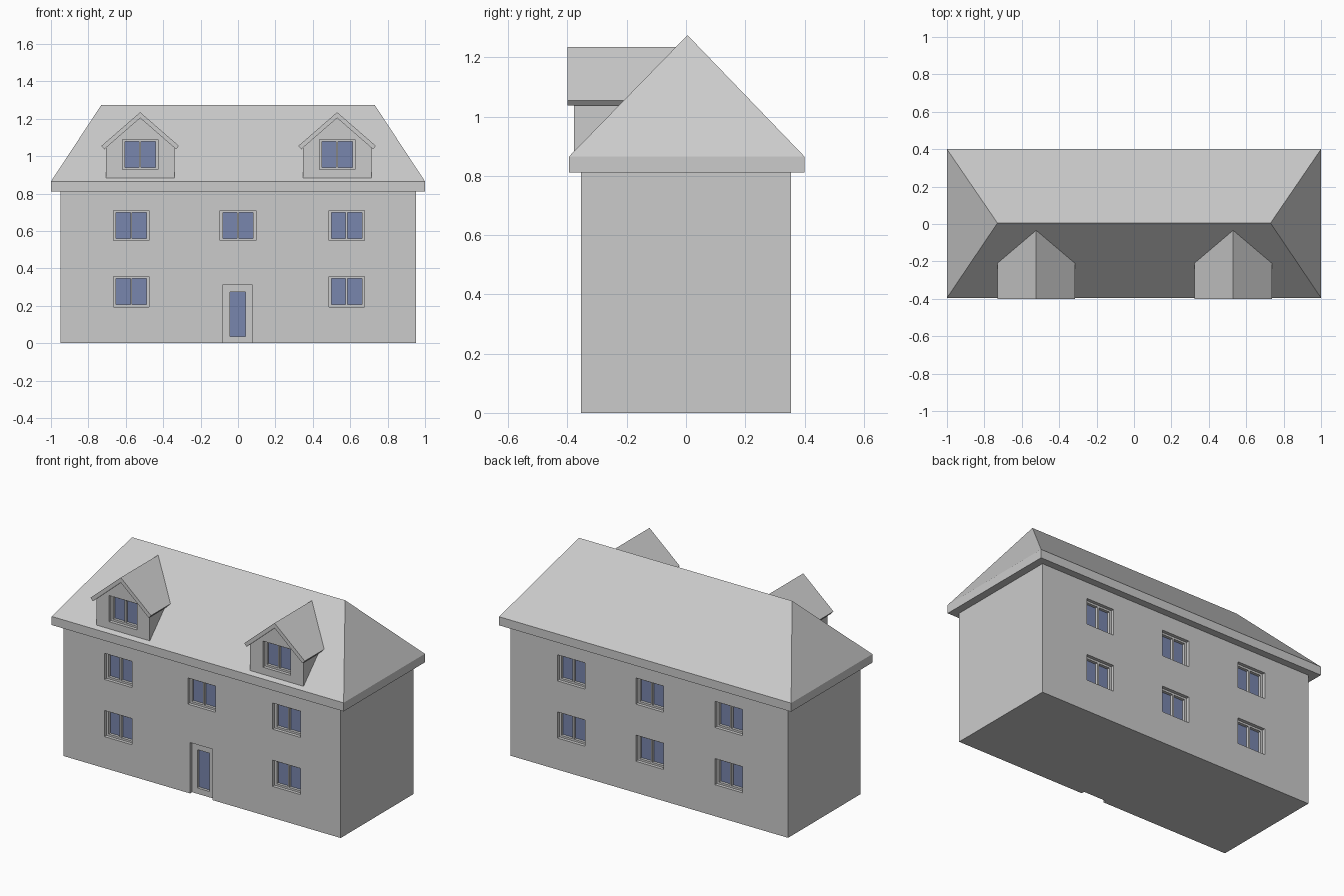
import bpy
import bmesh
from mathutils import Vector

if "Cube" in bpy.data.objects:
    bpy.data.objects.remove(bpy.data.objects["Cube"])


def material(name, rgb):
    mat = bpy.data.materials.new(name)
    mat.use_nodes = True
    mat.diffuse_color = (*rgb, 1)
    mat.node_tree.nodes["Principled BSDF"].inputs["Base Color"].default_value = (*rgb, 1)
    return mat


STONE = material("pale grey", (0.6, 0.6, 0.6))
GLASS = material("blue glass", (0.19, 0.24, 0.42))


def finish(bm, name, mat):
    bmesh.ops.recalc_face_normals(bm, faces=bm.faces)
    mesh = bpy.data.meshes.new(name)
    bm.to_mesh(mesh)
    bm.free()
    mesh.materials.append(mat)
    obj = bpy.data.objects.new(name, mesh)
    bpy.context.collection.objects.link(obj)
    return obj


def add_box(bm, lo, hi):
    lo, hi = Vector(lo), Vector(hi)
    verts = bmesh.ops.create_cube(bm, size=1)["verts"]
    for v in verts:
        v.co = (lo + hi) / 2 + v.co * (hi - lo)


def box(name, lo, hi, mat):
    bm = bmesh.new()
    add_box(bm, lo, hi)
    return finish(bm, name, mat)


def extrude_profile(name, points, y0, y1, mat):
    """Sweep an (x, z) outline from y0 to y1."""
    bm = bmesh.new()
    face = bm.faces.new([bm.verts.new((x, y0, z)) for x, z in points])
    new = bmesh.ops.extrude_face_region(bm, geom=[face])["geom"]
    bmesh.ops.translate(bm, vec=(0, y1 - y0, 0),
                        verts=[g for g in new if isinstance(g, bmesh.types.BMVert)])
    return finish(bm, name, mat)


RECESS, PANE, POCKET = 0.02, 0.037, 0.043


def opening(name, cutter, cx, z0, w, h, wall_y, inward, side, bottom, top, mullion):
    """Cut a pocket in the wall and fit a set-back frame and glass into it."""
    x0, x1, z1 = cx - w / 2, cx + w / 2, z0 + h

    def y(depth):
        return wall_y + inward * depth

    floor = z0 - 0.05 if z0 <= 0 else z0     # doors cut through the base
    ys = sorted((y(-0.05), y(POCKET)))
    add_box(cutter, (x0, ys[0], floor), (x1, ys[1], z1))

    # frame bars
    ya, yb = sorted((y(RECESS), y(POCKET)))
    bm = bmesh.new()
    add_box(bm, (x0, ya, z0), (x0 + side, yb, z1))
    add_box(bm, (x1 - side, ya, z0), (x1, yb, z1))
    add_box(bm, (x0 + side, ya, z0), (x1 - side, yb, z0 + bottom))
    add_box(bm, (x0 + side, ya, z1 - top), (x1 - side, yb, z1))
    if mullion:
        add_box(bm, (cx - mullion / 2, ya, z0 + bottom),
                (cx + mullion / 2, yb, z1 - top))
    finish(bm, name + "_frame", STONE)

    # glass
    ya, yb = sorted((y(PANE), y(POCKET)))
    box(name + "_glass", (x0 + side, ya, z0 + bottom), (x1 - side, yb, z1 - top), GLASS)


def window(name, cutter, cx, z0, wall_y, inward):
    opening(name, cutter, cx, z0, 0.19, 0.162, wall_y, inward,
            0.014, 0.012, 0.012, 0.01)


def carve(obj, cutter_bm):
    """Subtract the pockets from a wall."""
    cutter = finish(cutter_bm, "cutter", STONE)
    cutter.hide_render = True
    mod = obj.modifiers.new("openings", "BOOLEAN")
    mod.operation, mod.solver, mod.object = "DIFFERENCE", "EXACT", cutter
    bpy.context.view_layer.objects.active = obj
    bpy.ops.object.modifier_apply(modifier=mod.name)
    bpy.data.objects.remove(cutter)


# main walls with windows front and back, and the front door
FRONT, BACK = -0.355, 0.355
walls = box("walls", (-0.948, FRONT, 0), (0.952, BACK, 0.83), STONE)
pockets = bmesh.new()
for level, z in (("lower", 0.195), ("upper", 0.549)):
    for place, x in (("right", -0.571), ("middle", 0), ("left", 0.581)):
        if (level, place) != ("lower", "middle"):
            window(f"front_{level}_{place}_window", pockets, x, z, FRONT, 1)
    for place, x in (("right", -0.542), ("middle", 0), ("left", 0.538)):
        window(f"back_{level}_{place}_window", pockets, x, z, BACK, -1)
opening("door", pockets, -0.002, 0, 0.155, 0.315, FRONT, 1, 0.036, 0.036, 0.042, 0)
carve(walls, pockets)

# hipped roof with a straight fascia
EAVE, RIDGE = 0.865, 1.275
bm = bmesh.new()
add_box(bm, (-1, -0.395, 0.812), (1, 0.4, EAVE))
lid = max(bm.faces, key=lambda f: f.calc_center_median().z)
corners = list(lid.verts)
bm.faces.remove(lid)
ridge = {s: bm.verts.new((s * 0.73, 0.005, RIDGE)) for s in (-1, 1)}
for i, a in enumerate(corners):
    b = corners[(i + 1) % 4]
    sa, sb = (1 if v.co.x > 0 else -1 for v in (a, b))
    bm.faces.new([a, b, ridge[sb]] if sa == sb else [a, b, ridge[sb], ridge[sa]])
finish(bm, "main_roof", STONE)

# gabled dormers
for side, cx in (("right", -0.523), ("left", 0.53)):
    name = side + "_dormer"
    half, peak, slope = 0.183, 1.21, 0.87
    body = extrude_profile(
        name + "_walls",
        [(cx - half, 0.884), (cx + half, 0.884), (cx + half, peak - half * slope),
         (cx, peak), (cx - half, peak - half * slope)], -0.378, -0.065, STONE)
    pockets = bmesh.new()
    window(name + "_window", pockets, cx, 0.928, -0.378, 1)
    carve(body, pockets)
    extrude_profile(
        name + "_roof",
        [(cx, 1.235), (cx + 0.207, 1.055), (cx + 0.192, 1.037), (cx, 1.204),
         (cx - 0.192, 1.037), (cx - 0.207, 1.055)], -0.4, -0.035, STONE)
